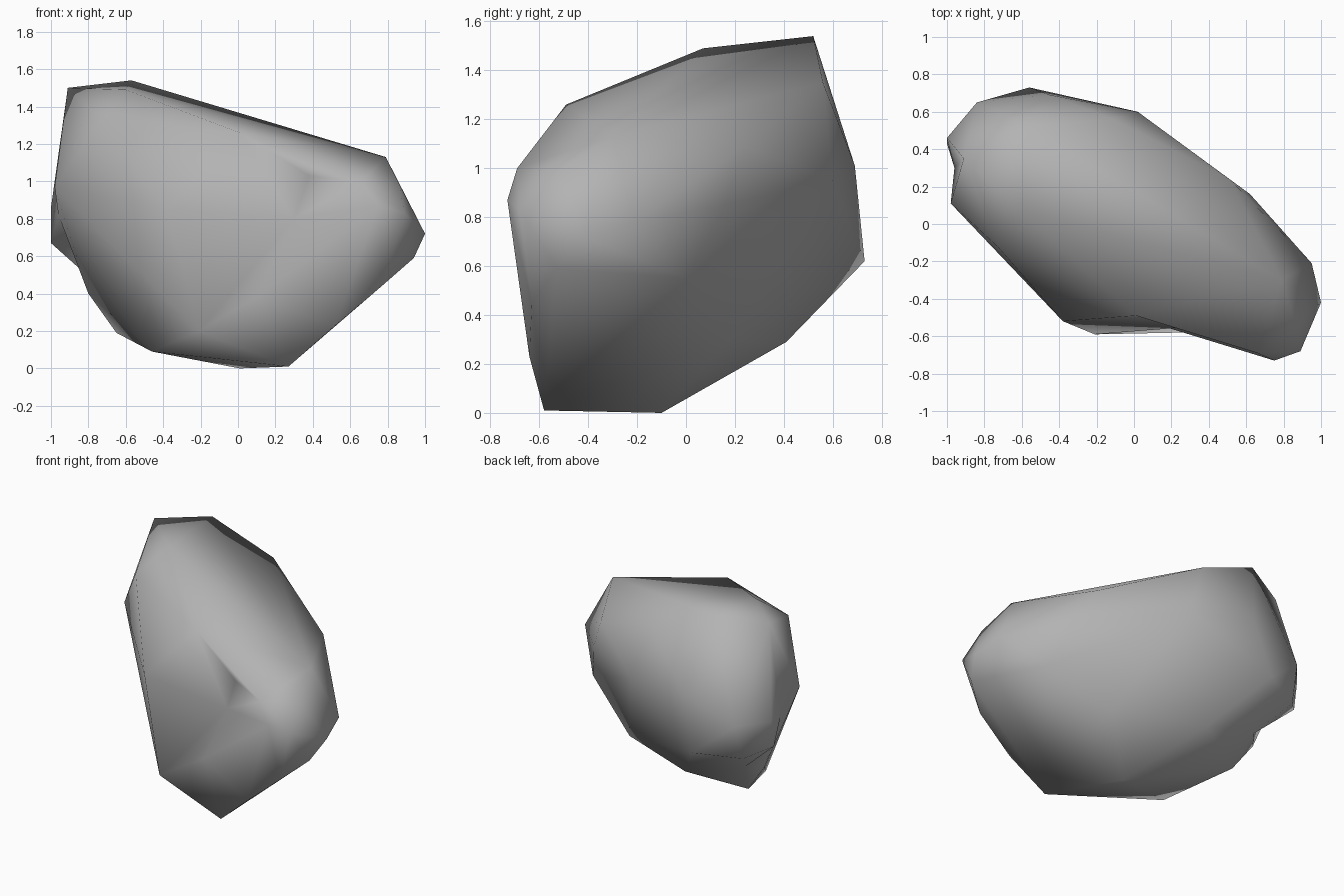
import bpy
import bmesh
from mathutils import Vector

# Remove the default cube
default_cube = bpy.data.objects.get("Cube")
if default_cube:
    bpy.data.objects.remove(default_cube, do_unlink=True)

CENTRE = Vector((0, 0, .77))


def make_material(name, grey):
    """One flat grey colour for viewport and render."""
    material = bpy.data.materials.new(name)
    material.use_nodes = True
    colour = (grey, grey, grey, 1)
    material.diffuse_color = colour
    shader = material.node_tree.nodes["Principled BSDF"]
    shader.inputs["Base Color"].default_value = colour
    shader.inputs["Roughness"].default_value = .9
    return material


def make_boulder(name, corners, hollows, material):
    """Wrap stone around the corners, then sink the hollow points into it.

    Each hollow is a point with a push factor: it is pushed outward while the
    surface is wrapped, so that it joins its neighbours, and then sunk back.
    """
    mesh = bpy.data.meshes.new(name)
    boulder = bpy.data.objects.new(name, mesh)
    bpy.context.collection.objects.link(boulder)
    bm = bmesh.new()
    for corner in corners:
        bm.verts.new(corner)
    sunk = []
    for point, push in hollows:
        target = Vector(point)
        vert = bm.verts.new(CENTRE.lerp(target, push))
        sunk.append((vert, target))

    bmesh.ops.convex_hull(bm, input=bm.verts[:])
    loose = [vert for vert in bm.verts if not vert.link_faces]
    bmesh.ops.delete(bm, geom=loose, context="VERTS")
    bmesh.ops.recalc_face_normals(bm, faces=bm.faces[:])
    for vert, target in sunk:
        if vert.is_valid:
            vert.co = target

    for face in bm.faces:
        face.smooth = True
    bm.to_mesh(mesh)
    bm.free()
    mesh.materials.append(material)
    return boulder


# Top cap
top_corners = [
    (-.57, .52, 1.54), (-.91, .35, 1.5), (-.6, .07, 1.49), (-.11, .56, 1.35),
    (-.73, -.12, 1.33), (.01, -.49, 1.26), (.79, -.3, 1.13), (.51, .24, 1.09),
]
# Belt around the middle, front then right then back
middle_corners = [
    (-.98, .11, .97), (-.38, -.52, .85), (.66, -.69, 1), (.75, -.73, .87),
    (.89, -.68, .83), (.86, -.52, .99), (1, -.42, .72), (.94, -.53, .59),
    (.95, -.21, .78), (.74, 0, .55), (.62, .16, .85), (.02, .6, .95),
    (-.45, .69, 1.01), (-.56, .73, .62),
]
# Overhanging ledge at the back corner
ledge_corners = [
    (-.86, .58, .6), (-1, .43, .67), (-1, .46, .86), (-.84, .65, .85),
]
# Underside
base_corners = [
    (-.21, -.59, .2), (.52, -.64, .23), (.78, -.63, .45), (.27, -.58, .01),
    (.01, -.1, 0), (-.46, -.25, .09), (-.65, .22, .19),
    (-.28, .41, .29), (.33, .17, .29),
]
# Shallow dish in the front face
front_hollows = [
    ((.3, -.55, .8), 1.25), ((.1, -.53, .38), 1.2), ((.38, -.57, 1.03), 1.1),
]
# Undercut below the ledge, and the notch beside it
ledge_hollows = [
    ((-.96, .3, .82), 1.1), ((-.82, .29, .6), 1.2),
    ((-.8, .25, .4), 1.1), ((-.72, .36, .42), 1.2),
]

make_boulder("boulder",
             top_corners + middle_corners + ledge_corners + base_corners,
             front_hollows + ledge_hollows,
             make_material("stone_grey", .45))
